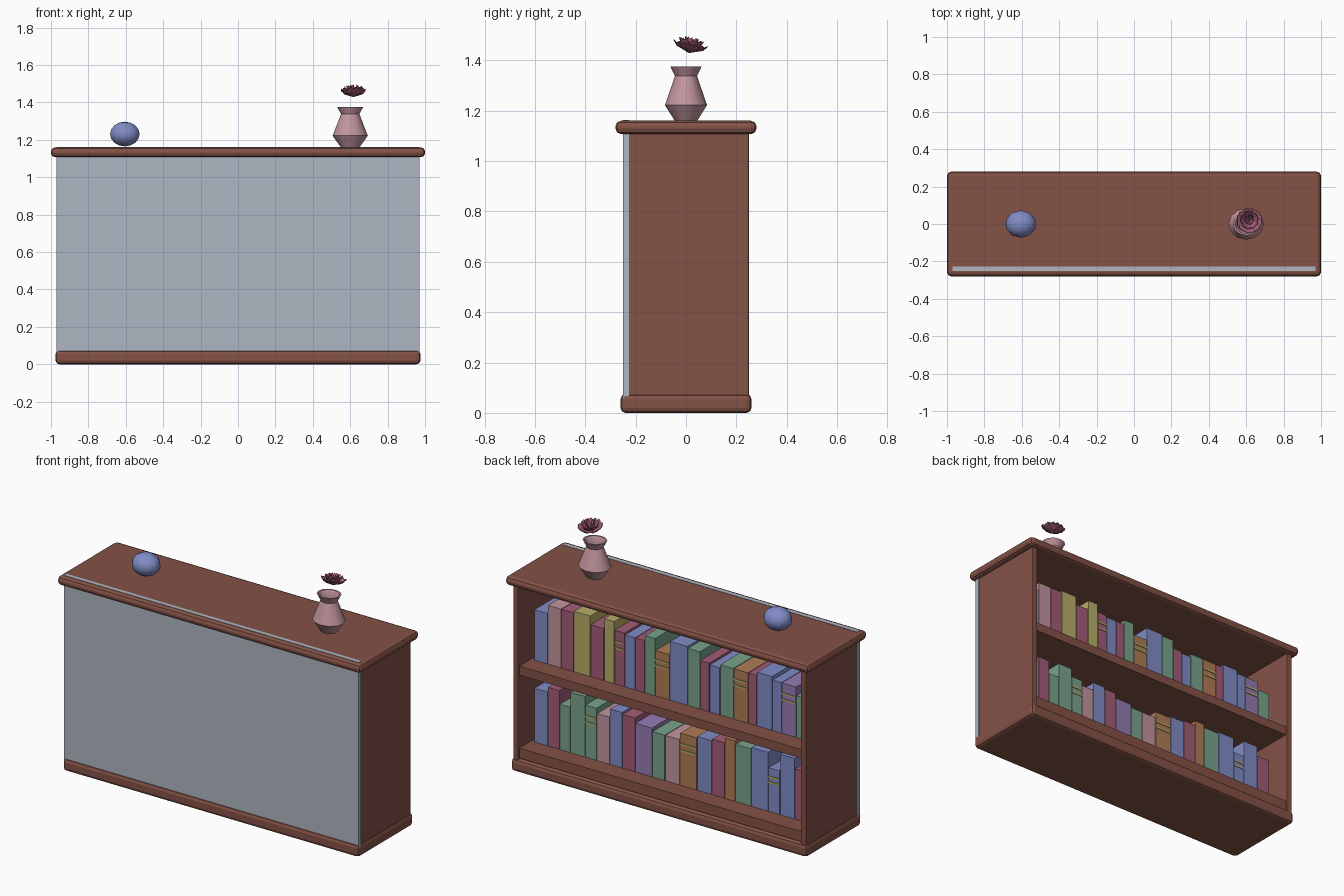
import bpy, bmesh, math
from mathutils import Vector, Matrix

cube = bpy.data.objects.get("Cube")
if cube:
    bpy.data.objects.remove(cube, do_unlink=True)


def material(name, rgb):
    m = bpy.data.materials.new(name)
    m.use_nodes = True
    m.diffuse_color = (*rgb, 1)
    m.node_tree.nodes["Principled BSDF"].inputs["Base Color"].default_value = (*rgb, 1)
    return m


WOOD = material("brown wood", (.23, .085, .062))
GREY = material("grey panel", (.43, .47, .54))
BLUE = material("soft blue", (.22, .26, .57))
PINK = material("pale pink", (.54, .3, .34))
ROSE = material("rose", (.36, .11, .18))
GOLD = material("straw yellow", (.48, .42, .14))
GREEN = material("sage green", (.19, .37, .26))
ORANGE = material("tan orange", (.43, .2, .09))
PURPLE = material("lilac", (.3, .2, .45))


def finish(name, bm, mat, smooth=False):
    bmesh.ops.recalc_face_normals(bm, faces=bm.faces)
    mesh = bpy.data.meshes.new(name)
    bm.to_mesh(mesh)
    bm.free()
    mesh.materials.append(mat)
    obj = bpy.data.objects.new(name, mesh)
    bpy.context.collection.objects.link(obj)
    if smooth:
        bpy.ops.object.select_all(action="DESELECT")
        obj.select_set(True)
        bpy.context.view_layer.objects.active = obj
        bpy.ops.object.shade_smooth_by_angle(angle=math.radians(40))
    return obj


def box(name, x, y, z, mat, bevel=0):
    """Box from (min, max) pairs, with optional rounded edges."""
    bm = bmesh.new()
    bmesh.ops.create_cube(bm, size=1)
    for v in bm.verts:
        v.co = [(a + b) / 2 + c * (b - a) for (a, b), c in zip((x, y, z), v.co)]
    obj = finish(name, bm, mat)
    if bevel:
        mod = obj.modifiers.new("rounded edges", "BEVEL")
        mod.width = bevel
        mod.segments = 2
    return obj


# Case
box("base", (-.975, .975), (-.26, .26), (0, .075), WOOD, .02)
box("top_board", (-1, 1), (-.28, .28), (1.107, 1.16), WOOD, .022)
for side, s in (("left", 1), ("right", -1)):
    box(side + "_side", sorted((s * .93, s * .965)), (-.228, .25), (.06, 1.13), WOOD, .004)
box("front_panel", (-.97, .97), (-.25, -.226), (.06, 1.162), GREY)
box("inner_backing", (-.94, .94), (-.225, -.21), (.06, 1.13), WOOD)
box("bottom_shelf", (-.94, .94), (-.22, .24), (.08, .14), WOOD)
box("middle_shelf", (-.94, .94), (-.22, .24), (.575, .628), WOOD)

# Books: cover, relative width, height
upper = [(BLUE, 13, .30), (PINK, 13, .35), (ROSE, 12, .35), (GOLD, 16, .36), (ROSE, 13, .31),
         (GOLD, 10, .37), (ROSE, 10, .32), (BLUE, 10, .31), (ROSE, 9, .31), (GREEN, 10, .34),
         (ORANGE, 14, .27), (BLUE, 17, .35), (GREEN, 12, .34), (ROSE, 9, .29), (BLUE, 10, .28),
         (GREEN, 13, .3), (ORANGE, 14, .3), (ROSE, 8, .3), (BLUE, 15, .32), (BLUE, 9, .3),
         (PURPLE, 14, .3), (GREEN, 12, .25)]
lower = [(BLUE, 13, .32), (ROSE, 11, .35), (GREEN, 10, .27), (GREEN, 14, .36), (GREEN, 11, .31),
         (PINK, 12, .28), (BLUE, 12, .33), (ROSE, 12, .32), (PURPLE, 16, .29), (GREEN, 12, .27),
         (PINK, 14, .27), (ORANGE, 16, .31), (BLUE, 14, .32), (ROSE, 12, .33), (ORANGE, 10, .36),
         (GREEN, 15, .34), (BLUE, 16, .35), (BLUE, 11, .26), (BLUE, 14, .36), (ROSE, 13, .3)]


def book_row(label, books, floor, banded):
    scale = 1.81 / sum(w for _, w, _ in books)
    x = .91
    for i, (mat, w, h) in enumerate(books):
        x0 = x - w * scale
        box(f"{label}_book_{i + 1}", (x0 + .002, x - .002), (-.16, .13), (floor, floor + h), mat)
        # Spine bands
        if i in banded:
            for part in (.66, .78):
                z = floor + h * part
                box(f"{label}_spine_band", (x0 + .002, x - .002), (.128, .134), (z, z + .01), GOLD)
        x = x0


book_row("upper", upper, .628, (6, 10, 16, 20))
book_row("lower", lower, .14, (4, 11, 17))

# Ball ornament
bm = bmesh.new()
bmesh.ops.create_uvsphere(bm, u_segments=10, v_segments=8, radius=1)
bmesh.ops.transform(bm, verts=bm.verts, matrix=Matrix.LocRotScale(
    Vector((-.605, 0, 1.231)), None, Vector((.083, .074, .066))))
finish("ball", bm, BLUE, True)

# Vase: outer wall, lip, then the inside
profile = [(0, 1.16), (.05, 1.16), (.094, 1.222), (.049, 1.338), (.07, 1.376),
           (.06, 1.376), (.04, 1.338), (.07, 1.23), (0, 1.2)]
bm = bmesh.new()
verts = [bm.verts.new((r, 0, z)) for r, z in profile]
edges = [bm.edges.new(pair) for pair in zip(verts, verts[1:])]
bmesh.ops.spin(bm, geom=verts + edges, axis=(0, 0, 1), cent=(0, 0, 0),
               angle=math.tau, steps=12)
bmesh.ops.remove_doubles(bm, verts=bm.verts, dist=.0005)
for v in bm.verts:
    v.co.x += .6
    v.co.y *= .89
finish("vase", bm, PINK, True)

# Flower: rings of cupped petals, (count, reach, rise)
bm = bmesh.new()
tilt = Matrix.Translation((.617, .012, 1.432)) @ Matrix.Rotation(-.2, 4, "X")
for ring, (count, reach, rise) in enumerate([(6, .064, .03), (5, .045, .045), (4, .024, .052)]):
    for i in range(count):
        turn = tilt @ Matrix.Rotation(math.tau * (i + ring * .4) / count, 4, "Z")
        rows = []
        for t, width in ((0, .004), (.6, .6), (1, .4)):
            half = reach * width
            points = [(reach * t, k * half, rise * t ** 1.5 + abs(k) * .008 * t) for k in (-1, 0, 1)]
            rows.append([bm.verts.new(turn @ Vector(p)) for p in points])
        for a, b in zip(rows, rows[1:]):
            for k in (0, 1):
                bm.faces.new((a[k], a[k + 1], b[k + 1], b[k]))
flower = finish("flower", bm, ROSE)
flower.modifiers.new("petal thickness", "SOLIDIFY").thickness = .003
